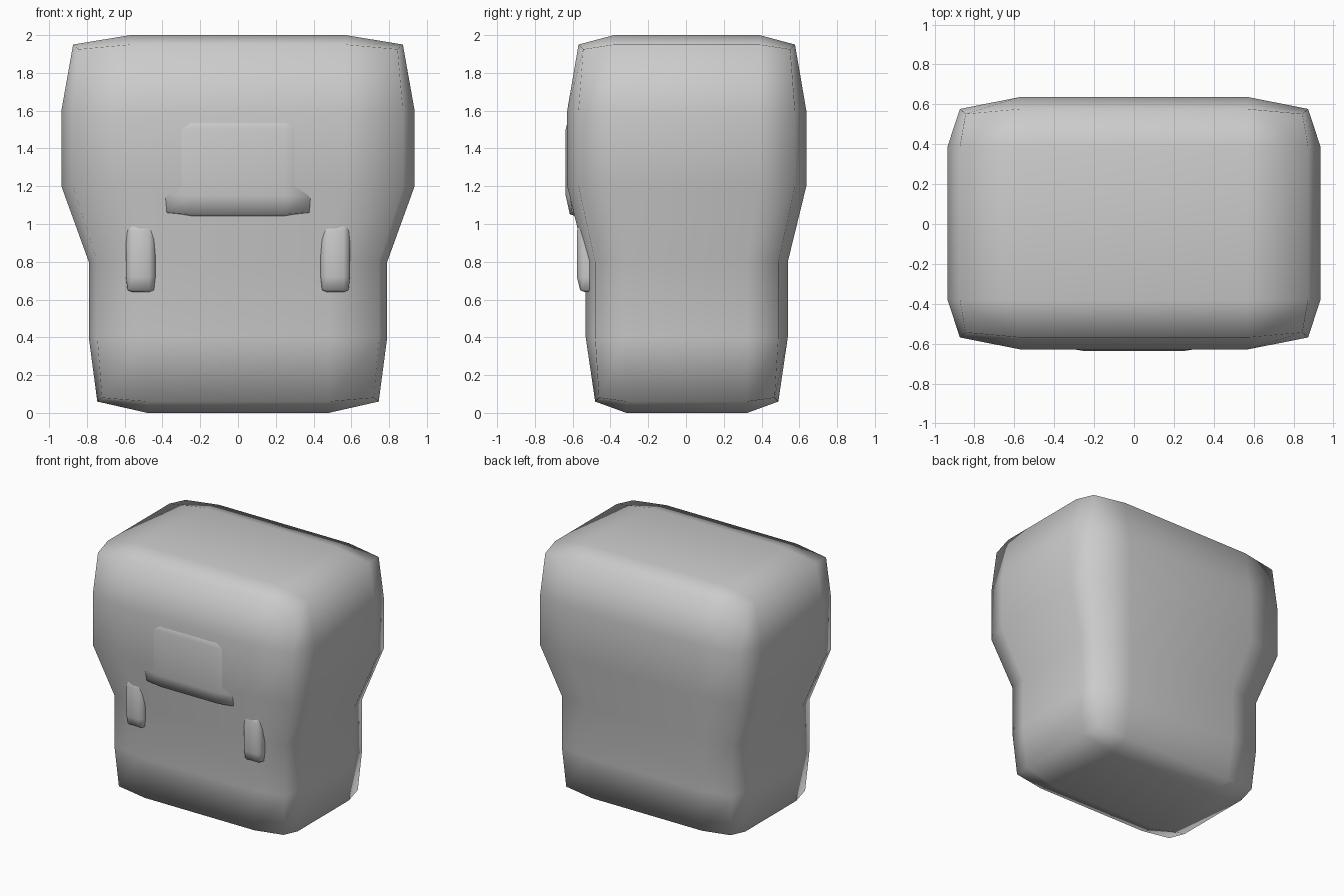
import bpy, bmesh

cube = bpy.data.objects.get("Cube")
if cube:
    bpy.data.objects.remove(cube, do_unlink=True)

grey = bpy.data.materials.new("plain grey")
grey.use_nodes = True
grey.diffuse_color = (0.6, 0.6, 0.6, 1)
grey.node_tree.nodes["Principled BSDF"].inputs["Base Color"].default_value = grey.diffuse_color


def loft(name, rings, bottom, top, loc):
    """Soft block. A ring is (edge z, corner z, half, corner, flat); a cap is (z, half)."""
    bm = bmesh.new()
    loops = []
    for z, cz, (hx, hy), (cx, cy), (fx, fy) in rings:
        quarter = [(hx, fy, z), (cx, cy, cz), (fx, hy, z)]
        pts = []
        for sx, sy in ((1, 1), (-1, 1), (-1, -1), (1, -1)):
            part = quarter if sx == sy else quarter[::-1]
            pts += [(sx * x, sy * y, h) for x, y, h in part]
        loops.append([bm.verts.new(p) for p in pts])
    for low, high in zip(loops, loops[1:]):
        for i in range(12):
            j = (i + 1) % 12
            bm.faces.new((low[i], low[j], high[j], high[i]))
    # Caps: a flat centre, four sides and four corners
    for loop, (z, (fx, fy)) in ((loops[0], bottom), (loops[-1], top)):
        inner = [bm.verts.new((sx * fx, sy * fy, z))
                 for sx, sy in ((1, 1), (-1, 1), (-1, -1), (1, -1))]
        bm.faces.new(inner)
        for q in range(4):
            a, b, c = loop[3 * q:3 * q + 3]
            bm.faces.new((a, b, c, inner[q]))
            bm.faces.new((c, loop[(3 * q + 3) % 12], inner[(q + 1) % 4], inner[q]))
    bmesh.ops.recalc_face_normals(bm, faces=bm.faces)
    for f in bm.faces:
        f.smooth = True
    mesh = bpy.data.meshes.new(name)
    bm.to_mesh(mesh)
    bm.free()
    mesh.materials.append(grey)
    obj = bpy.data.objects.new(name, mesh)
    obj.location = loc
    bpy.context.collection.objects.link(obj)
    return obj


def soft_box(name, loc, half, flat, drop):
    """Box whose faces ease off by drop outside their flat middle."""
    (x, y, z), (fx, fy, fz), (dx, dy, dz) = half, flat, drop
    mid = [(s * fz, s * fz, (x, y), (x - dx, y - dy), (fx, fy)) for s in (-1, 1)]
    end = [(s * (z - dz), s * (z - 1.5 * dz), (x - dx, y - dy),
            (x - 1.5 * dx, y - 1.5 * dy), (fx, fy)) for s in (-1, 1)]
    return loft(name, [end[0], *mid, end[1]], (-z, (fx, fy)), (z, (fx, fy)), loc)


# Body: narrow lower half, wide upper half
low, wide = (0.48, 0.32), (0.57, 0.385)
waist = ((0.79, 0.535), (0.745, 0.485), low)
chest = ((0.935, 0.633), (0.873, 0.573), wide)
loft("body", [
    (0.06, 0.08, (0.745, 0.485), (0.72, 0.465), low),
    (0.4, 0.4, *waist),
    (0.8, 0.8, *waist),
    (1.2, 1.2, *chest),
    (1.6, 1.6, *chest),
    (1.95, 1.925, (0.873, 0.573), (0.845, 0.548), wide),
], (0, low), (2, wide), (0, 0.004, 0))

# Front flap
soft_box("front_flap", (0, -0.437, 1.325), (0.405, 0.2, 0.293),
         (0.25, 0.12, 0.175), (0.02, 0.022, 0.02))

# Front straps
for side, s in (("left", 1), ("right", -1)):
    soft_box(side + "_strap", (s * 0.515, -0.478, 0.84), (0.078, 0.1, 0.2),
             (0.045, 0.06, 0.12), (0.008, 0.018, 0.01))
